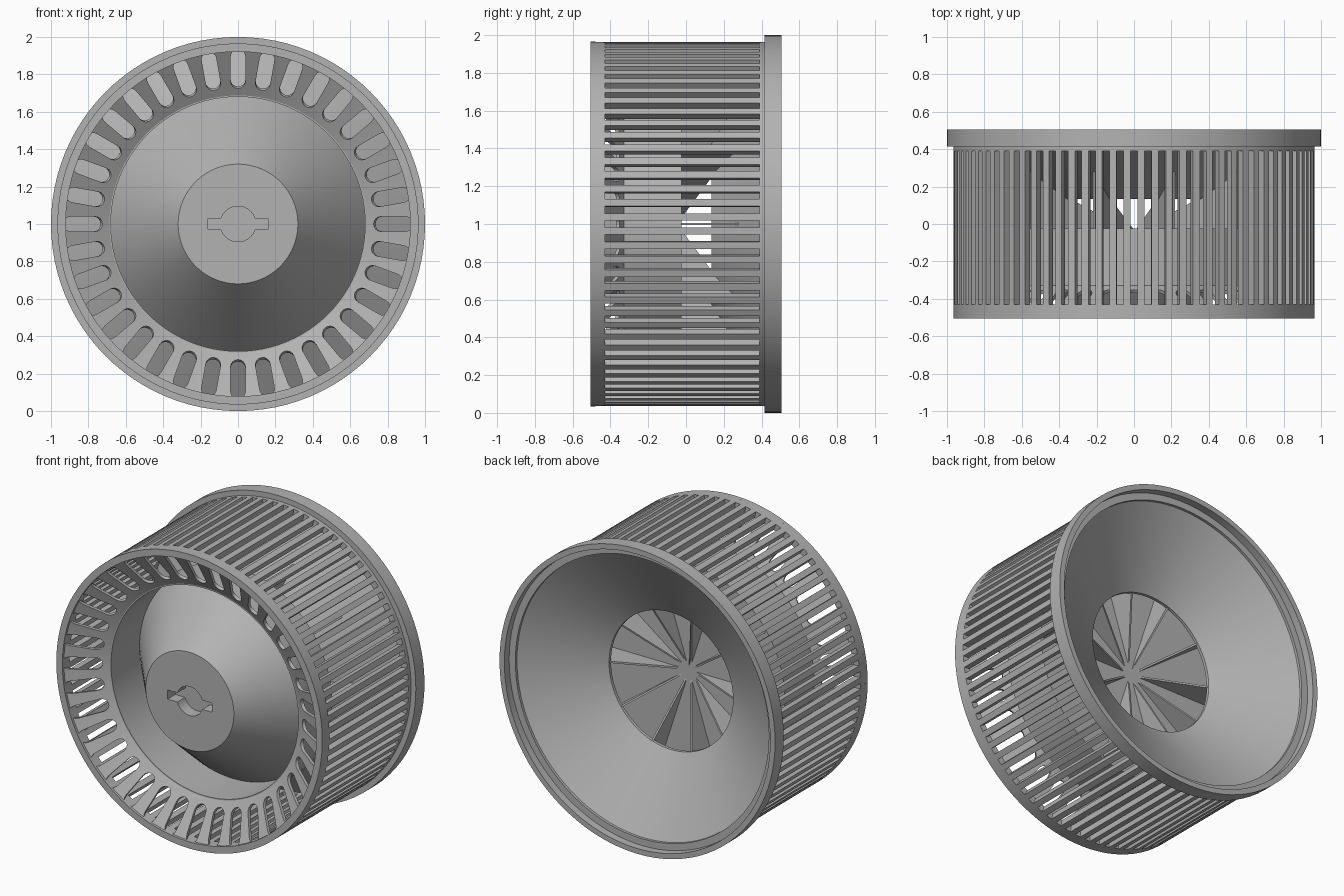
import bpy, bmesh
from math import sin, cos, asin, pi, radians

if "Cube" in bpy.data.objects:
    bpy.data.objects.remove(bpy.data.objects["Cube"])

grey = bpy.data.materials.new("plain grey")
grey.use_nodes = True
colour = (0.45, 0.45, 0.45, 1)
grey.diffuse_color = colour
grey.node_tree.nodes["Principled BSDF"].inputs["Base Color"].default_value = colour


def polar(r, angle, y):
    """Point around the wheel axis; angle zero is straight up."""
    return (r * sin(angle), y, 1 + r * cos(angle))


def finish(name, bm, thickness=0):
    """Weld, thicken and shade a part."""
    bmesh.ops.remove_doubles(bm, verts=bm.verts, dist=0.0003)
    bmesh.ops.recalc_face_normals(bm, faces=bm.faces)
    mesh = bpy.data.meshes.new(name)
    bm.to_mesh(mesh)
    bm.free()
    mesh.materials.append(grey)
    obj = bpy.data.objects.new(name, mesh)
    bpy.context.collection.objects.link(obj)
    if thickness:
        mod = obj.modifiers.new("thickness", "SOLIDIFY")
        mod.thickness = thickness
        mod.offset = 0
        bake(obj)
    smooth(obj)
    return obj


def bake(obj):
    graph = bpy.context.evaluated_depsgraph_get()
    mesh = bpy.data.meshes.new_from_object(obj.evaluated_get(graph))
    obj.modifiers.clear()
    obj.data = mesh


def smooth(obj):
    bpy.ops.object.select_all(action="DESELECT")
    obj.select_set(True)
    bpy.context.view_layer.objects.active = obj
    bpy.ops.object.shade_smooth_by_angle(angle=radians(30))


def lathe(name, profile, steps=96):
    """Spin a closed (radius, y) profile around the wheel axis."""
    bm = bmesh.new()
    n = len(profile)
    for s in range(steps):
        a, b = 2 * pi * s / steps, 2 * pi * (s + 1) / steps
        for i in range(n):
            (r1, y1), (r2, y2) = profile[i], profile[(i + 1) % n]
            if r1 == 0 and r2 == 0:
                continue
            pts = [polar(r1, a, y1), polar(r2, a, y2)]
            if r2 > 0:
                pts.append(polar(r2, b, y2))
            if r1 > 0:
                pts.append(polar(r1, b, y1))
            bm.faces.new([bm.verts.new(p) for p in pts])
    return finish(name, bm)


# Slotted drum wall: alternate columns leave out the middle band
SLOTS = 80
bm = bmesh.new()
levels = [-0.505, -0.43, 0.39, 0.45]
for c in range(2 * SLOTS):
    a, b = ((c - 0.5) * pi / SLOTS, (c + 0.5) * pi / SLOTS)
    for k in range(3):
        if k == 1 and c % 2 == 0:
            continue
        low, high = levels[k], levels[k + 1]
        bm.faces.new([bm.verts.new(polar(0.943, t, y))
                      for t, y in ((a, low), (b, low), (b, high), (a, high))])
finish("slotted_drum", bm, 0.044)

# Sloping front ring with rounded slots
OPENINGS, ARC = 36, 8
R_IN, R_OUT = 0.69, 0.95
HALF = 0.04


def ring_point(r, angle):
    y = -0.335 - 0.16 * (r - R_IN) / (R_OUT - R_IN)
    return polar(r, angle, y)


bm = bmesh.new()
for s in range(OPENINGS):
    mid, step = 2 * pi * s / OPENINGS, pi / OPENINGS
    slot, edge = [], []
    for end, centre, rim in ((1, 0.90, R_OUT), (-1, 0.77, R_IN)):
        for k in range(ARC + 1):
            t = pi * k / ARC
            r = centre + end * HALF * sin(t)
            slot.append(ring_point(r, mid + asin(end * HALF * cos(t) / r)))
            edge.append(ring_point(rim, mid + end * step * (1 - 2 * k / ARC)))
    n = len(slot)
    for i in range(n):
        j = (i + 1) % n
        bm.faces.new([bm.verts.new(p) for p in (slot[i], edge[i], edge[j], slot[j])])
finish("front_slotted_ring", bm, 0.02)

# Front lip joining ring and drum
lathe("front_lip", [(0.935, -0.505), (0.965, -0.505), (0.965, -0.48), (0.935, -0.48)])

# Recessed wall, cone and hub disc
core = lathe("hub_cone", [(0, -0.5), (0.32, -0.5), (0.68, -0.05), (0.68, -0.345),
                          (0.70, -0.345), (0.70, -0.025), (0, -0.025)])

# Keyed shaft socket cut into the hub
bm = bmesh.new()
outline = []
for side in (1, -1):
    outline += [(side * 0.16, -side * 0.03), (side * 0.16, side * 0.03)]
    start = asin(0.03 / 0.095)
    for k in range(17):
        t = start + (pi - 2 * start) * k / 16
        outline.append((side * 0.095 * cos(t), side * 0.095 * sin(t)))
face = bm.faces.new([bm.verts.new((x, -0.6, 1 + z)) for x, z in outline])
out = bmesh.ops.extrude_face_region(bm, geom=[face])
moved = [v for v in out["geom"] if isinstance(v, bmesh.types.BMVert)]
bmesh.ops.translate(bm, verts=moved, vec=(0, 0.18, 0))
cutter = finish("socket_cutter", bm)
cutter.hide_render = True
mod = core.modifiers.new("socket", "BOOLEAN")
mod.operation = "DIFFERENCE"
mod.solver = "EXACT"
mod.object = cutter
bake(core)
bpy.data.objects.remove(cutter)
smooth(core)

# Rear flange and inlet funnel
lathe("rear_flange", [(0.92, 0.415), (1.0, 0.415), (1.0, 0.505), (0.965, 0.505),
                      (0.965, 0.455), (0.92, 0.455)])
lathe("inlet_funnel", [(0.94, 0.45), (0.45, 0.155), (0.45, 0.135), (0.94, 0.425)])

# Radial blades between hub plate and funnel
bm = bmesh.new()
BLADES = 10
blade = [(0.02, -0.03), (0.05, -0.03), (0.45, 0.145), (0.69, 0.285), (0.69, -0.03)]
for k in range(BLADES):
    t = pi / 2 + 2 * pi * k / BLADES
    sides = []
    for off in (-0.006, 0.006):
        sides.append([bm.verts.new((r * sin(t) + off * cos(t), y,
                                    1 + r * cos(t) - off * sin(t))) for r, y in blade])
    bm.faces.new(sides[0])
    bm.faces.new(sides[1])
    for i in range(len(blade)):
        j = (i + 1) % len(blade)
        bm.faces.new([sides[0][i], sides[0][j], sides[1][j], sides[1][i]])
finish("inner_blades", bm)
